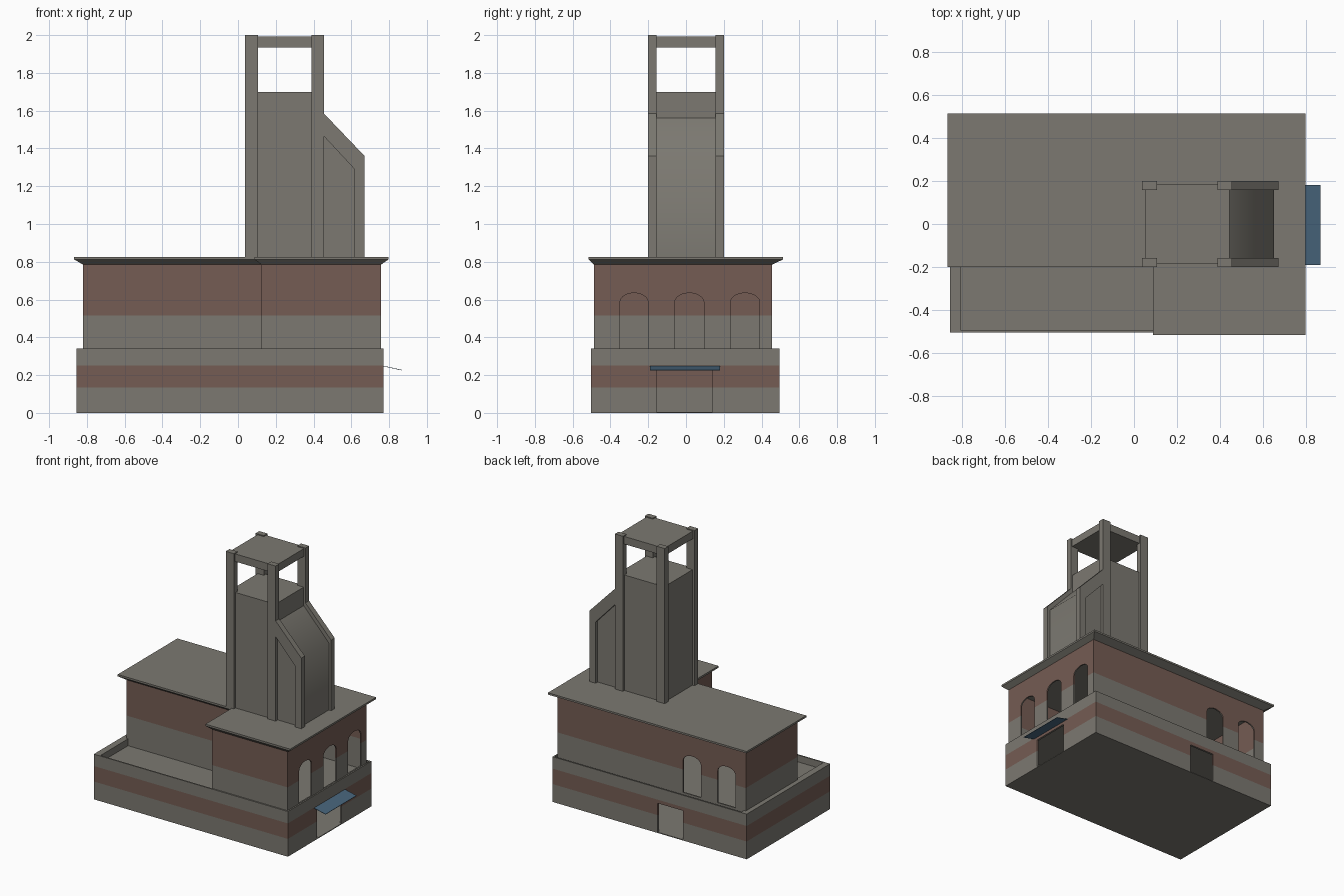
import bpy, bmesh, math

if "Cube" in bpy.data.objects:
    bpy.data.objects.remove(bpy.data.objects["Cube"])


def material(name, rgb):
    m = bpy.data.materials.new(name)
    m.diffuse_color = (*rgb, 1)
    m.use_nodes = True
    m.node_tree.nodes["Principled BSDF"].inputs["Base Color"].default_value = m.diffuse_color
    return m


STONE = material("grey stone", (0.20, 0.19, 0.165))
BRICK = material("red brick", (0.178, 0.107, 0.087))
BLUE = material("blue canopy", (0.065, 0.133, 0.205))


def loft(name, rings, mat=STONE):
    """Closed solid through rings of 3D points."""
    bm = bmesh.new()
    vs = [[bm.verts.new(p) for p in r] for r in rings]
    n = len(vs[0])
    for a, b in zip(vs, vs[1:]):
        for i in range(n):
            j = (i + 1) % n
            bm.faces.new((a[i], a[j], b[j], b[i]))
    bm.faces.new(vs[0])
    bm.faces.new(vs[-1])
    bmesh.ops.recalc_face_normals(bm, faces=bm.faces)
    me = bpy.data.meshes.new(name)
    bm.to_mesh(me)
    bm.free()
    me.materials.append(mat)
    ob = bpy.data.objects.new(name, me)
    bpy.context.collection.objects.link(ob)
    return ob


def prism(name, pts, axis, lo, hi, mat=STONE):
    place = {'x': lambda a, b, t: (t, a, b),
             'y': lambda a, b, t: (a, t, b),
             'z': lambda a, b, t: (a, b, t)}[axis]
    return loft(name, [[place(a, b, t) for a, b in pts] for t in (lo, hi)], mat)


def box(name, x0, x1, y0, y1, z0, z1, mat=STONE):
    return prism(name, [(x0, y0), (x1, y0), (x1, y1), (x0, y1)], 'z', z0, z1, mat)


def arch(a0, a1, z0, z1, rise=0.05, n=10):
    """Opening outline with a curved head."""
    c, r = (a0 + a1) / 2, (a1 - a0) / 2
    return [(a0, z0), (a1, z0)] + [
        (c + r * math.cos(math.pi * i / n), z1 - rise + rise * math.sin(math.pi * i / n))
        for i in range(n + 1)]


def cut(ob, cutters):
    """Subtract all cutters, then delete them."""
    for c in cutters:
        c.hide_render = True
        m = ob.modifiers.new("cut", 'BOOLEAN')
        m.operation, m.solver, m.object = 'DIFFERENCE', 'EXACT', c
    dg = bpy.context.evaluated_depsgraph_get()
    me = bpy.data.meshes.new_from_object(ob.evaluated_get(dg))
    ob.modifiers.clear()
    ob.data = me
    for c in cutters:
        bpy.data.objects.remove(c)


def brick_band(ob, z0, z1):
    """Slice the walls at z0 and z1 and colour the band between brick red."""
    me = ob.data
    me.materials.clear()
    me.materials.append(STONE)
    me.materials.append(BRICK)
    bm = bmesh.new()
    bm.from_mesh(me)
    for z in (z0, z1):
        bmesh.ops.bisect_plane(bm, geom=bm.verts[:] + bm.edges[:] + bm.faces[:],
                               plane_co=(0, 0, z), plane_no=(0, 0, 1))
    for f in bm.faces:
        inside = z0 < f.calc_center_median().z < z1
        f.material_index = int(inside and abs(f.normal.z) < 0.5)
    bm.to_mesh(me)
    bm.free()


def ell(x0, xs, x1, y0, ys, y1):
    """L-shaped plan: long rear block with a front wing on the right."""
    return [(x0, y1), (x0, ys), (xs, ys), (xs, y0), (x1, y0), (x1, y1)]


# Base storey: hollow, with a sunken terrace, a side door and a back door
base = box("base_storey", -0.855, 0.77, -0.503, 0.495, 0, 0.342)
cut(base, [
    box("c1", -0.84, 0.755, -0.488, 0.48, 0.006, 0.28),
    box("c2", -0.805, 0.76, -0.493, 0.485, 0.29, 0.5),
    box("c3", 0.70, 0.85, -0.155, 0.14, 0.006, 0.225),
    box("c4", -0.32, -0.11, 0.42, 0.6, 0.006, 0.225),
])
brick_band(base, 0.135, 0.252)

# Upper storey: hollow L-shaped walls with arched windows
upper = prism("upper_storey", ell(-0.82, 0.125, 0.757, -0.487, -0.165, 0.456),
              'z', 0.285, 0.787)
cutters = [prism("c5", ell(-0.81, 0.135, 0.747, -0.477, -0.155, 0.446), 'z', 0.2, 0.775)]
for y0, y1 in ((-0.35, -0.2), (-0.06, 0.095), (0.235, 0.39)):
    cutters.append(prism("c6", arch(y0, y1, 0.342, 0.635), 'x', 0.70, 0.85))
for x0, x1 in ((-0.735, -0.585), (-0.445, -0.295)):
    cutters.append(prism("c7", arch(x0, x1, 0.342, 0.635), 'y', 0.40, 0.6))
cut(upper, cutters)
brick_band(upper, 0.515, 0.83)

# Roof with flared eaves
wall = ell(-0.82, 0.125, 0.757, -0.487, -0.165, 0.456)
eave = ell(-0.867, 0.088, 0.797, -0.515, -0.2, 0.513)
loft("roof", [[(x, y, 0.785) for x, y in wall],
              [(x, y, 0.812) for x, y in eave],
              [(x, y, 0.826) for x, y in eave]])

# Sloping canopy over the side door
prism("door_canopy", [(0.768, 0.247), (0.866, 0.225), (0.866, 0.228), (0.768, 0.250)],
      'y', -0.19, 0.18, BLUE)

# Tower: core, top slab and corner posts
box("tower_core", 0.055, 0.44, -0.182, 0.182, 0.82, 1.70)
box("tower_top_slab", 0.052, 0.443, -0.185, 0.185, 1.935, 1.993)
for sx, x0, x1 in (("left", 0.038, 0.106), ("right", 0.388, 0.455)):
    for sy, y0, y1 in (("front", -0.2, -0.157), ("back", 0.157, 0.2)):
        box(f"tower_post_{sx}_{sy}", x0, x1, y0, y1, 0.82, 2.0)

# Sloped buttress: recessed body and framing fins on both sides
body = prism("buttress_body", [(0.44, 0.82), (0.65, 0.82), (0.65, 1.335), (0.44, 1.56)],
             'y', -0.175, 0.175)
bpy.context.view_layer.objects.active = body
body.select_set(True)
bpy.ops.object.shade_smooth_by_angle(angle=math.radians(60))
fin = [(0.67, 0.82), (0.67, 1.36), (0.45, 1.59),
       (0.45, 1.47), (0.617, 1.29), (0.617, 0.82)]
for side, y0, y1 in (("front", -0.2, -0.157), ("back", 0.157, 0.2)):
    prism(f"buttress_fin_{side}", fin, 'y', y0, y1)
